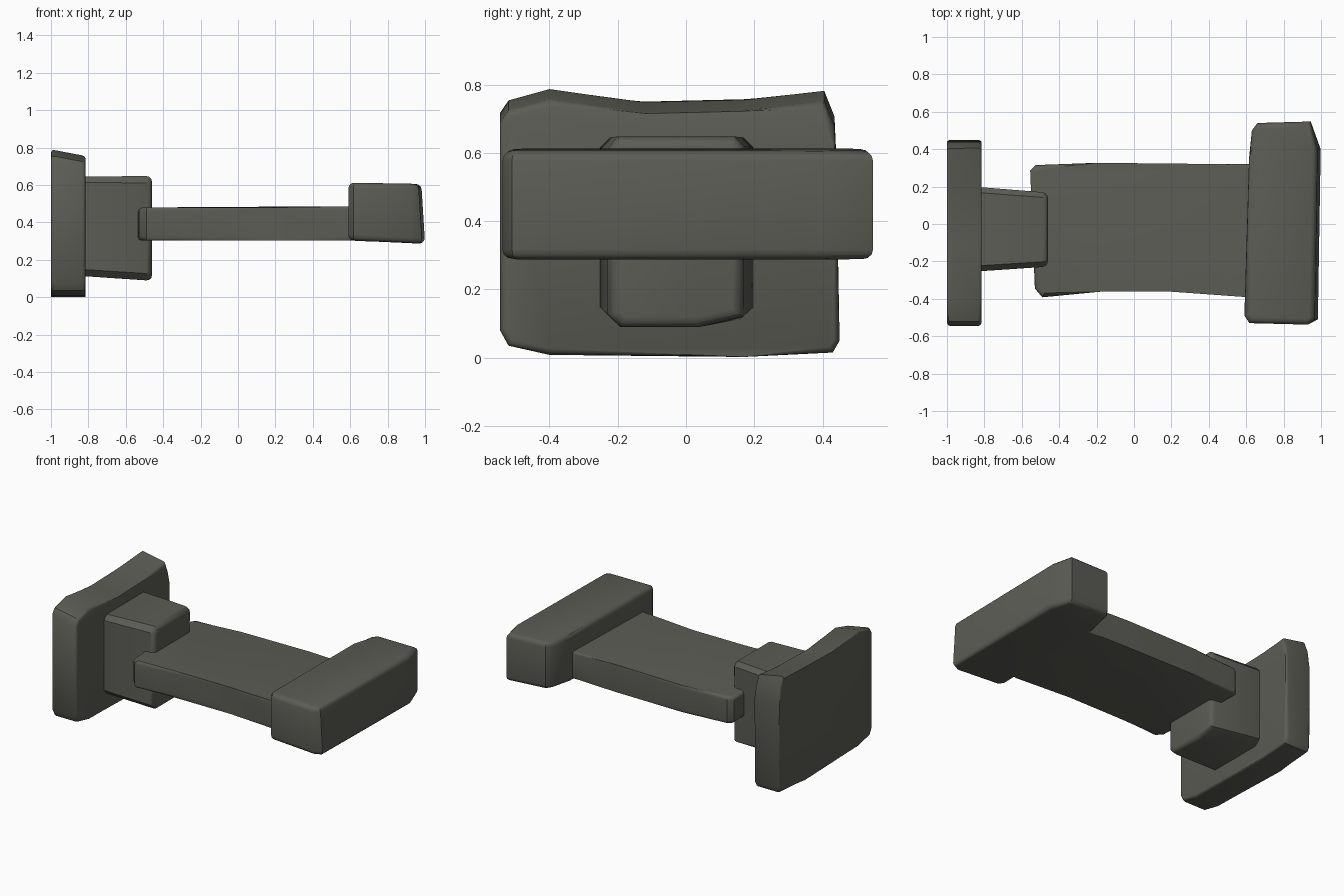
import bpy, bmesh
from mathutils import Vector

if "Cube" in bpy.data.objects:
    bpy.data.objects.remove(bpy.data.objects["Cube"])

mat = bpy.data.materials.new("dark grey")
mat.diffuse_color = (0.108, 0.108, 0.092, 1)
mat.use_nodes = True
mat.node_tree.nodes["Principled BSDF"].inputs["Base Color"].default_value = mat.diffuse_color


def loft(name, a, b, bevel):
    """Join two matching 3D loops into a solid and round the rim of both caps."""
    bm = bmesh.new()
    va = [bm.verts.new(p) for p in a]
    vb = [bm.verts.new(p) for p in b]
    n = len(va)
    caps = [bm.faces.new(va), bm.faces.new(vb[::-1])]
    rim = [e for f in caps for e in f.edges]
    for i in range(n):
        j = (i + 1) % n
        bm.faces.new((va[i], vb[i], vb[j], va[j]))
    bmesh.ops.bevel(bm, geom=rim, offset=bevel, segments=3, profile=0.5,
                    affect='EDGES', clamp_overlap=True)
    bmesh.ops.recalc_face_normals(bm, faces=bm.faces)
    me = bpy.data.meshes.new(name)
    bm.to_mesh(me)
    bm.free()
    me.materials.append(mat)
    ob = bpy.data.objects.new(name, me)
    bpy.context.collection.objects.link(ob)
    bpy.ops.object.select_all(action='DESELECT')
    ob.select_set(True)
    bpy.context.view_layer.objects.active = ob
    bpy.ops.object.shade_smooth_by_angle(angle=0.6)
    return ob


# Upright end plate, outline in y-z; its top slopes down towards the bar
plate = [(-.545, .08), (-.52, .035), (-.40, .008), (.17, .002), (.43, .015),
         (.45, .05), (.44, .60), (.435, .71), (.405, .785), (.17, .757),
         (-.12, .75), (-.40, .79), (-.52, .757), (-.545, .72)]
loft("end_plate",
     [(-1.0, y, z) for y, z in plate],
     [(-.815, y, z - (.035 if z > .7 else 0)) for y, z in plate], .018)

# Tapered mounting block between plate and bar
near = [(-.255, .15), (-.22, .115), (.17, .115), (.20, .15),
        (.20, .615), (.17, .645), (-.225, .645), (-.255, .615)]
far = [(-.228, .125), (-.19, .088), (.03, .088), (.165, .118),
       (.168, .62), (.14, .648), (-.20, .648), (-.228, .61)]
loft("mounting_block",
     [(-.86, y, z) for y, z in near],
     [(-.46, y, z) for y, z in far], .03)

# Flat wide bar, outline in x-y with slightly wavy sides
bar = [(-.555, .285), (-.525, .315), (-.2, .327), (.3, .322), (.68, .32),
       (.68, -.392), (.59, -.39), (.2, -.362), (-.18, -.362), (-.49, -.392),
       (-.53, -.345)]
loft("flat_bar",
     [(x, y, .302) for x, y in bar],
     [(x, y, .48 + .006 * (x > .2)) for x, y in bar], .022)

# Wide end grip, outline in x-y
grip = [(.59, -.49), (.617, -.53), (.93, -.538), (.985, -.51), (1.0, .40),
        (.945, .548), (.66, .54), (.63, .50), (.615, .35)]
loft("end_grip",
     [(x, y, .303 - .016 * (x > .8)) for x, y in grip],
     [(x - .02 * (x > .95), y, .612 - .006 * (x > .8)) for x, y in grip], .03)
